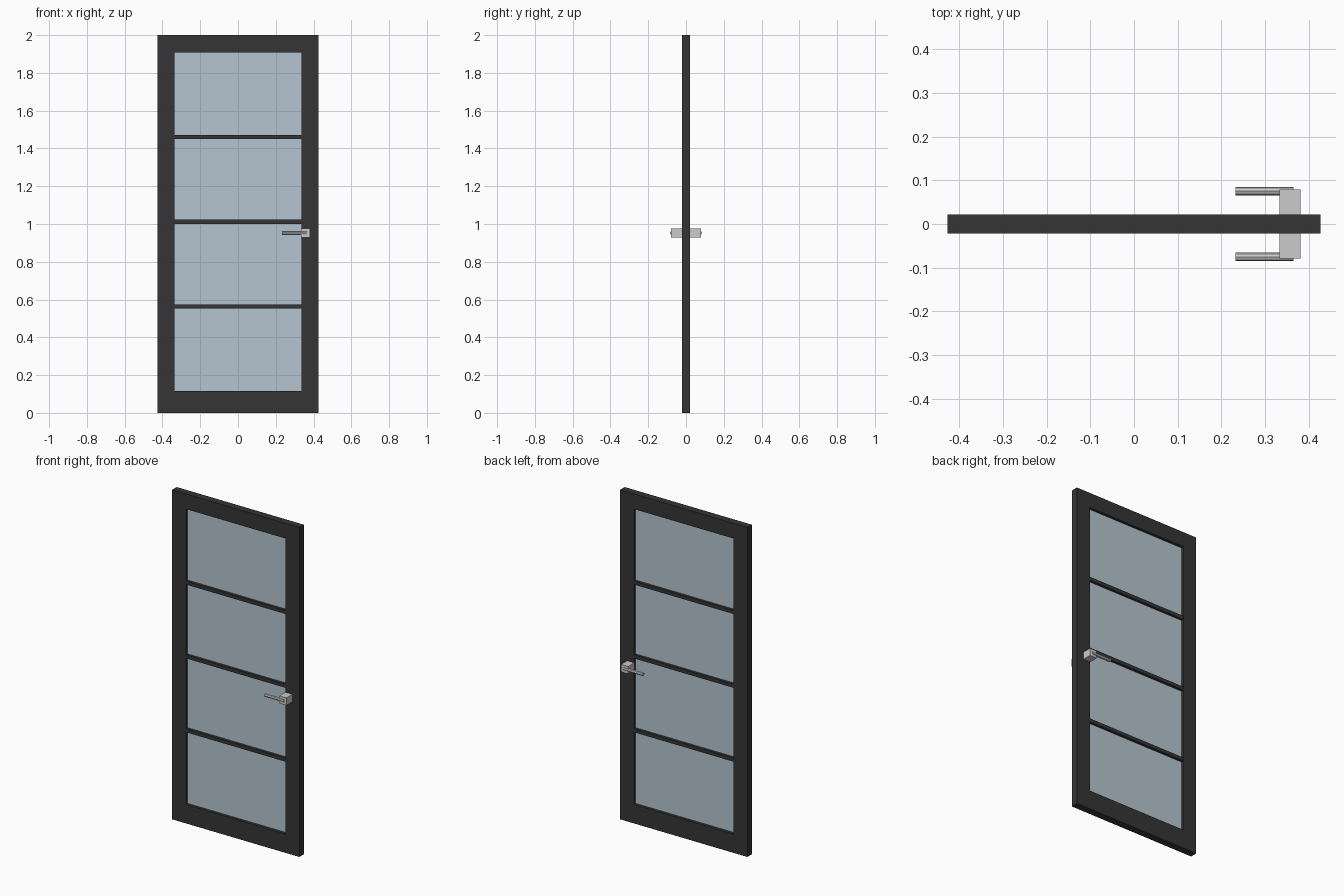
import bpy, bmesh
from math import pi

if "Cube" in bpy.data.objects:
    bpy.data.objects.remove(bpy.data.objects["Cube"])

W, H, D = 0.427, 2.0, 0.022           # door half width, height, half depth
IN_X, IN_LO, IN_HI = 0.335, 0.115, 1.908


def material(name, color):
    m = bpy.data.materials.new(name)
    m.diffuse_color = (*color, 1)
    m.use_nodes = True
    m.node_tree.nodes["Principled BSDF"].inputs["Base Color"].default_value = m.diffuse_color
    return m


dark = material("dark_paint", (0.035, 0.035, 0.035))
pale = material("pale_glass", (0.46, 0.56, 0.63))


def box(name, x, y, z, mat=None):
    """Box from (min, max) pairs along each axis."""
    bpy.ops.mesh.primitive_cube_add(size=1, location=[sum(p) / 2 for p in (x, y, z)])
    ob = bpy.context.object
    ob.name = name
    ob.scale = [p[1] - p[0] for p in (x, y, z)]
    bpy.ops.object.transform_apply(location=False, rotation=False, scale=True)
    if mat:
        ob.data.materials.append(mat)
    return ob


# Door frame: one rectangular ring with depth
bm = bmesh.new()


def loop(x, lo, hi, y):
    return [bm.verts.new((a, y, b)) for a, b in ((-x, lo), (x, lo), (x, hi), (-x, hi))]


rings = [loop(W, 0, H, -D), loop(W, 0, H, D),
         loop(IN_X, IN_LO, IN_HI, D), loop(IN_X, IN_LO, IN_HI, -D)]
for i in range(4):
    a, b = rings[i], rings[(i + 1) % 4]
    for j in range(4):
        k = (j + 1) % 4
        bm.faces.new((a[j], a[k], b[k], b[j]))
bmesh.ops.recalc_face_normals(bm, faces=bm.faces[:])
mesh = bpy.data.meshes.new("door_frame")
bm.to_mesh(mesh)
bm.free()
mesh.materials.append(dark)
bpy.context.collection.objects.link(bpy.data.objects.new("door_frame", mesh))

# Four glass panes separated by three glazing bars
step, bar = (IN_HI - IN_LO) / 4, 0.011
for i in range(4):
    lo = IN_LO + i * step + (bar if i else 0)
    hi = IN_LO + (i + 1) * step - (bar if i < 3 else 0)
    box(f"glass_pane_{i + 1}", (-IN_X, IN_X), (-0.005, 0.005), (lo, hi), pale)
    if i < 3:
        box(f"glazing_bar_{i + 1}", (-IN_X, IN_X), (-0.02, 0.02), (hi, hi + 2 * bar), dark)

# Handle: block on each face with a faceted lever
HZ = 0.952
for side, s in (("front", -1), ("back", 1)):
    box(f"handle_block_{side}", (0.333, 0.381), sorted((s * D, s * 0.079)),
        (HZ - 0.023, HZ + 0.023))
    bpy.ops.mesh.primitive_cylinder_add(vertices=8, radius=0.0097, depth=0.132,
                                        location=(0.299, s * 0.0755, HZ),
                                        rotation=(0, pi / 2, 0))
    bpy.context.object.name = f"handle_lever_{side}"
